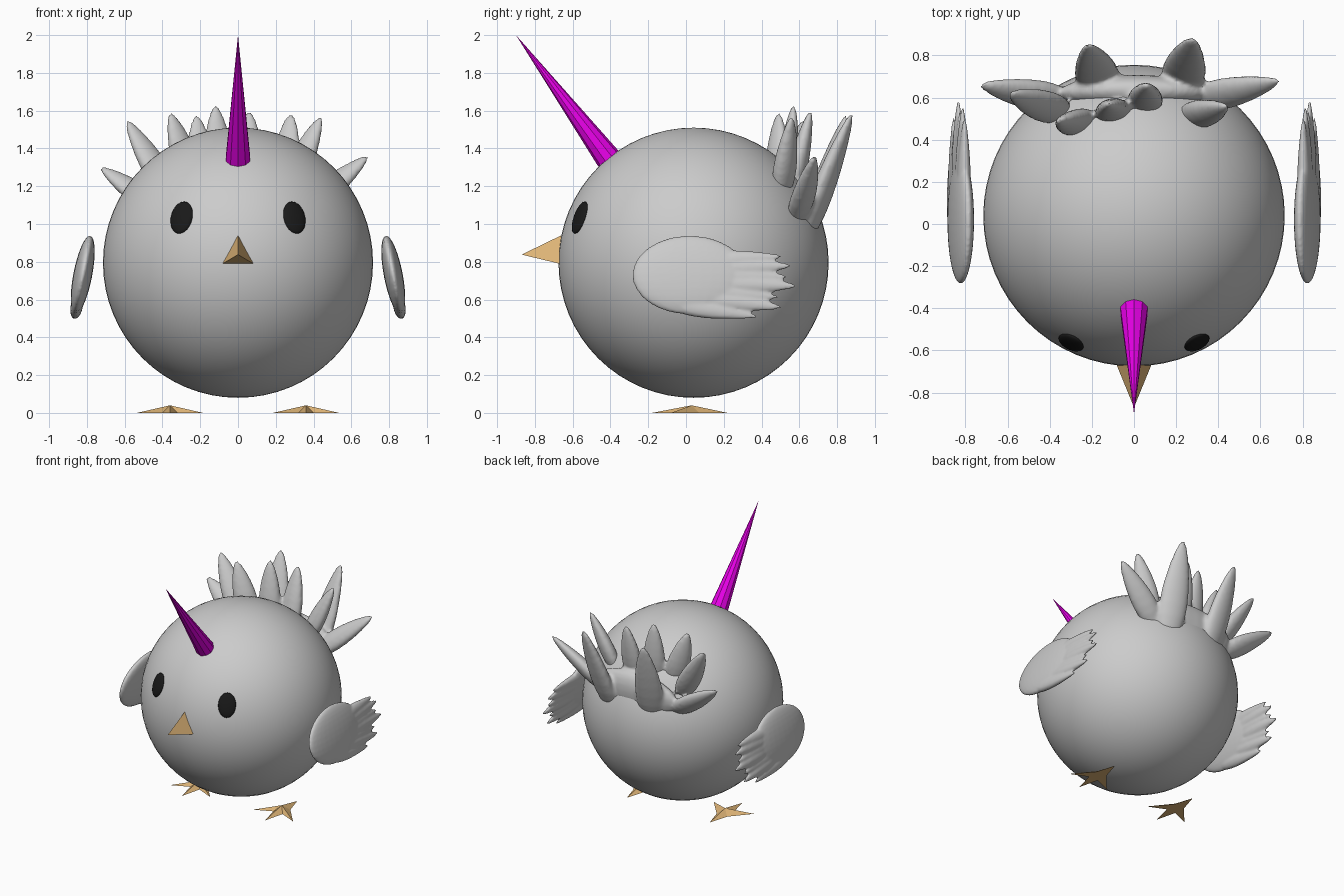
import bpy, bmesh, math
from mathutils import Matrix, Vector

if "Cube" in bpy.data.objects:
    bpy.data.objects.remove(bpy.data.objects["Cube"])

CENTRE = Vector((0, 0.04, 0.795))
R = 0.715


def material(name, rgb):
    m = bpy.data.materials.new(name)
    m.diffuse_color = (*rgb, 1)
    m.use_nodes = True
    m.node_tree.nodes["Principled BSDF"].inputs["Base Color"].default_value = m.diffuse_color
    return m


BLACK = material("black", (0.01, 0.01, 0.01))
ORANGE = material("orange", (0.72, 0.45, 0.18))
MAGENTA = material("magenta", (0.8, 0.0, 0.8))


def finish(name, bm, mat=None, smooth=False, mirror=False, voxel=0):
    """Turn a bmesh into an object, optionally mirrored and fused."""
    bmesh.ops.recalc_face_normals(bm, faces=bm.faces)
    for f in bm.faces:
        f.smooth = smooth
    me = bpy.data.meshes.new(name)
    bm.to_mesh(me)
    bm.free()
    ob = bpy.data.objects.new(name, me)
    bpy.context.collection.objects.link(ob)
    if mat:
        me.materials.append(mat)
    if mirror:
        ob.modifiers.new("mirror", 'MIRROR').use_mirror_merge = False
    if voxel:
        rm = ob.modifiers.new("fuse", 'REMESH')
        rm.mode = 'VOXEL'
        rm.voxel_size = voxel
        rm.use_smooth_shade = True
        sm = ob.modifiers.new("soften", 'SMOOTH')
        sm.factor = 0.5
        sm.iterations = 4
    return ob


def axes(z, y):
    """Rotation whose z axis follows z and whose y axis leans towards y."""
    z = Vector(z).normalized()
    x = Vector(y).cross(z).normalized()
    return Matrix((x, z.cross(x), z)).transposed().to_4x4()


def ellipsoid(bm, centre, radii, rot=Matrix(), segs=24):
    m = Matrix.Translation(centre) @ rot @ Matrix.Diagonal((*radii, 1))
    return bmesh.ops.create_uvsphere(bm, u_segments=segs, v_segments=segs // 2,
                                     radius=1, matrix=m)["verts"]


def feather(bm, base, tip, width, thick, normal, taper=0.4):
    """Flattened rounded spike, wider at its base."""
    base, tip = Vector(base), Vector(tip)
    axis = tip - base
    mid, half = (base + tip) / 2, axis.length / 2
    axis.normalize()
    for v in ellipsoid(bm, mid, (width, thick, half), axes(axis, normal)):
        t = (v.co - mid).dot(axis)
        spine = mid + axis * t
        v.co = spine + (v.co - spine) * (1 - taper * t / half)


# Round body
bm = bmesh.new()
ellipsoid(bm, CENTRE, (R, R, R), segs=64)
finish("body", bm, smooth=True)

# Eyes lying flat on the body
bm = bmesh.new()
n = Vector((0.30, -0.605, 0.24))
ellipsoid(bm, CENTRE + n.normalized() * (R - 0.002), (0.064, 0.09, 0.02),
          axes(n, (0, 0, 1)))
finish("eyes", bm, BLACK, smooth=True, mirror=True)

# Three-sided beak
bm = bmesh.new()
pts = [(0, -0.87, 0.838), (0, -0.65, 0.945), (0.09, -0.65, 0.785), (-0.09, -0.65, 0.785)]
v = [bm.verts.new(p) for p in pts]
for f in ((0, 1, 2), (0, 2, 3), (0, 3, 1), (1, 3, 2)):
    bm.faces.new([v[i] for i in f])
finish("beak", bm, ORANGE)

# Faceted horn
bm = bmesh.new()
base, tip = Vector((0, -0.41, 1.345)), Vector((0, -0.9, 2.0))
bmesh.ops.create_cone(bm, cap_ends=True, segments=10, radius1=0.068, radius2=0,
                      depth=(tip - base).length,
                      matrix=Matrix.Translation((base + tip) / 2) @ axes(tip - base, (0, -1, 0)))
finish("horn", bm, MAGENTA)

# Feet: flat star with three toes and a heel, raised in the middle
bm = bmesh.new()
outline = [(0, -0.18), (0.04, -0.02), (0.175, -0.08), (0.045, 0.07),
           (0, 0.22), (-0.045, 0.07), (-0.175, -0.08), (-0.04, -0.02)]
ring = [bm.verts.new((0.36 + x, y, 0)) for x, y in outline]
peak = bm.verts.new((0.36, 0.03, 0.04))
for i in range(len(ring)):
    bm.faces.new((ring[i - 1], ring[i], peak))
bm.faces.new(ring)
finish("feet", bm, ORANGE, mirror=True)

# Wings: flat oval with feather fingers, bottom tilted outwards
bm = bmesh.new()
ellipsoid(bm, (0, 0.02, 0), (0.05, 0.305, 0.212), segs=32)
for y, z in ((0.51, 0.10), (0.56, 0.05), (0.54, -0.01), (0.59, -0.06),
             (0.49, -0.12), (0.51, -0.175), (0.38, -0.225)):
    feather(bm, (0, y - 0.48, z * 0.65), (0, y, z), 0.05, 0.03, (1, 0, 0), 0.45)
bm.transform(Matrix.Translation((0.822, 0, 0.73)) @ Matrix.Rotation(-0.19, 4, 'Y'))
finish("wings", bm, mirror=True, voxel=0.009)

# Tail: fan of feathers growing from a common root
bm = bmesh.new()
fan = [((0.21, 0.62, 0.90), (0.28, 0.88, 1.59), 0.10),
       ((-0.15, 0.62, 0.90), (-0.22, 0.85, 1.58), 0.10),
       ((0.26, 0.58, 1.00), (0.69, 0.68, 1.36), 0.08),
       ((-0.30, 0.58, 1.00), (-0.73, 0.66, 1.30), 0.08),
       ((0.24, 0.50, 1.12), (0.44, 0.56, 1.57), 0.075),
       ((-0.32, 0.52, 1.10), (-0.59, 0.62, 1.55), 0.08),
       ((-0.22, 0.48, 1.15), (-0.36, 0.49, 1.59), 0.08),
       ((-0.09, 0.52, 1.13), (-0.12, 0.57, 1.63), 0.08),
       ((0.05, 0.55, 1.12), (0.06, 0.66, 1.60), 0.08)]
for base, tip, w in fan:
    feather(bm, base, tip, w, 0.05, Vector(tip) - CENTRE - Vector((0, 0, 0.7)), 0.35)
ellipsoid(bm, (0, 0.62, 1.08), (0.36, 0.085, 0.17), Matrix.Rotation(-0.15, 4, 'X'))
finish("tail", bm, voxel=0.013)
